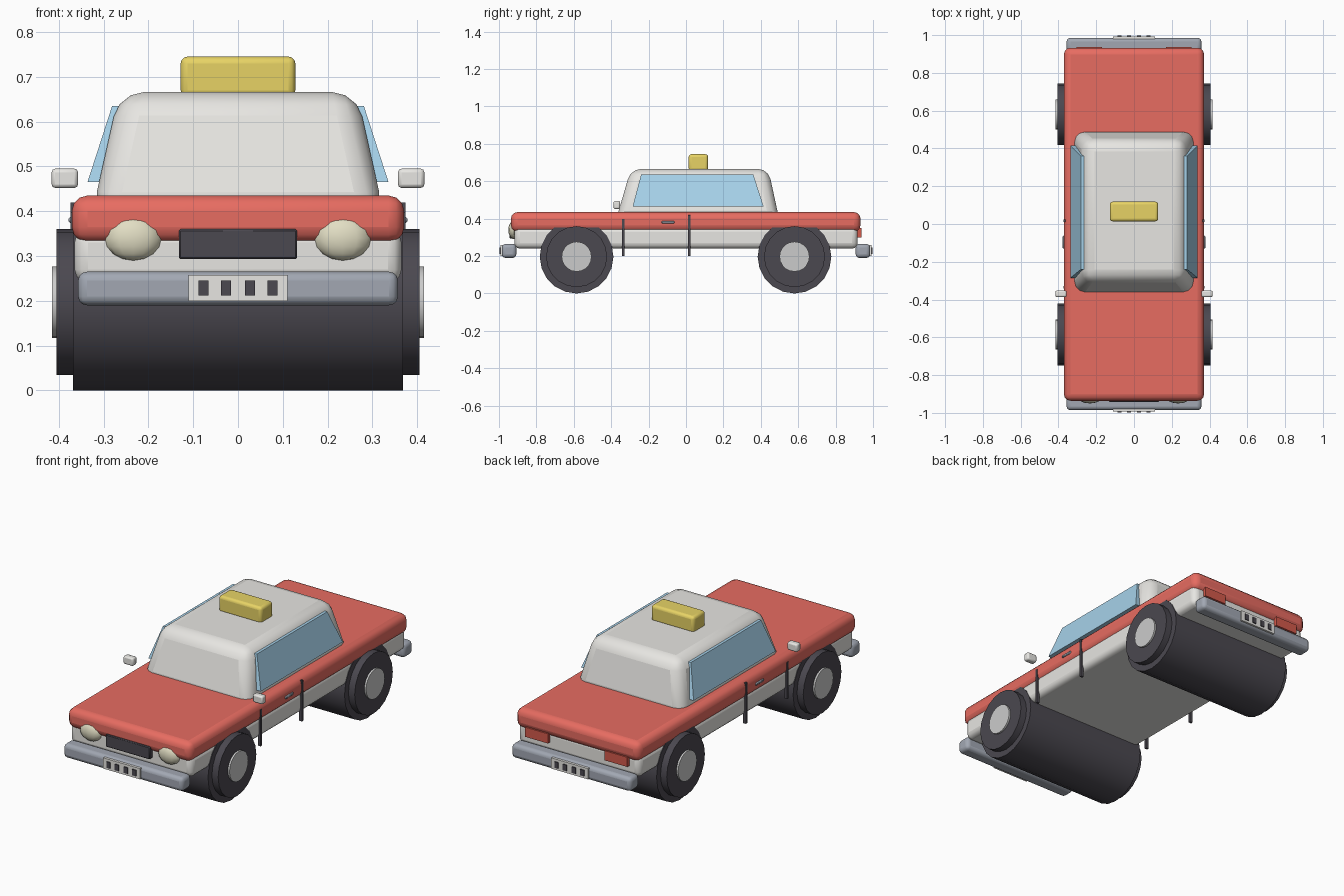
import bpy, bmesh
from math import radians
from mathutils import Matrix, Vector

if "Cube" in bpy.data.objects:
    bpy.data.objects.remove(bpy.data.objects["Cube"])


def material(name, rgb):
    m = bpy.data.materials.new(name)
    m.diffuse_color = (*rgb, 1)
    m.use_nodes = True
    m.node_tree.nodes["Principled BSDF"].inputs["Base Color"].default_value = m.diffuse_color
    return m


RED = material("red_paint", (0.80, 0.15, 0.12))
WHITE = material("white_paint", (0.80, 0.79, 0.76))
DARK = material("dark_rubber", (0.07, 0.065, 0.08))
CHROME = material("bumper_grey", (0.36, 0.39, 0.45))
GLASS = material("window_blue", (0.38, 0.64, 0.82))
YELLOW = material("sign_yellow", (0.80, 0.65, 0.13))
CREAM = material("lamp_cream", (0.76, 0.73, 0.55))
HUB = material("hub_grey", (0.55, 0.55, 0.56))
TAIL = material("tail_red", (0.65, 0.10, 0.07))


def finish(name, bm, mat, bevel=0, segments=3, mirror=False):
    bmesh.ops.recalc_face_normals(bm, faces=bm.faces)
    me = bpy.data.meshes.new(name)
    bm.to_mesh(me)
    bm.free()
    ob = bpy.data.objects.new(name, me)
    bpy.context.collection.objects.link(ob)
    me.materials.append(mat)
    if bevel:
        mod = ob.modifiers.new("rounding", 'BEVEL')
        mod.width, mod.segments = bevel, segments
    if mirror:
        m = ob.modifiers.new("both_sides", 'MIRROR')
        m.use_mirror_merge = False
    bpy.ops.object.select_all(action='DESELECT')
    ob.select_set(True)
    bpy.context.view_layer.objects.active = ob
    bpy.ops.object.shade_smooth_by_angle(angle=radians(35))
    return ob


def loft(name, low, high, mat, **kw):
    """Solid between two four-point rings."""
    bm = bmesh.new()
    a = [bm.verts.new(p) for p in low]
    b = [bm.verts.new(p) for p in high]
    bm.faces.new(a)
    bm.faces.new(b)
    for i in range(4):
        j = (i + 1) % 4
        bm.faces.new((a[i], a[j], b[j], b[i]))
    return finish(name, bm, mat, **kw)


def ring(x0, x1, y0, y1, z):
    return [(x0, y0, z), (x1, y0, z), (x1, y1, z), (x0, y1, z)]


def box(name, x, y, z, mat, **kw):
    return loft(name, ring(*x, *y, z[0]), ring(*x, *y, z[1]), mat, **kw)


def cylinder_x(name, x0, x1, y, z, r, mat, **kw):
    bm = bmesh.new()
    mtx = Matrix.Translation(((x0 + x1) / 2, y, z)) @ Matrix.Rotation(radians(90), 4, 'Y')
    bmesh.ops.create_cone(bm, cap_ends=True, segments=20, radius1=r, radius2=r,
                          depth=x1 - x0, matrix=mtx)
    return finish(name, bm, mat, **kw)


# Two-tone body
box("upper_body", (-0.371, 0.371), (-0.936, 0.933), (0.33, 0.435), RED, bevel=0.035)
box("lower_body", (-0.365, 0.365), (-0.918, 0.918), (0.24, 0.36), WHITE, bevel=0.03)

# Rounded, tapered cabin with roof sign
loft("cabin", ring(-0.327, 0.327, -0.375, 0.50, 0.39),
     ring(-0.265, 0.265, -0.295, 0.44, 0.666), WHITE, bevel=0.055)
box("roof_sign", (-0.128, 0.128), (0.014, 0.118), (0.655, 0.745), YELLOW, bevel=0.015)

# Side windows
loft("side_window",
     [(0.336, -0.285, 0.465), (0.336, 0.415, 0.465), (0.281, 0.36, 0.635), (0.281, -0.24, 0.635)],
     [(0.290, -0.285, 0.465), (0.290, 0.415, 0.465), (0.255, 0.36, 0.635), (0.255, -0.24, 0.635)],
     GLASS, mirror=True)

# Wheels: wide drum, outer tyre wall and hubcap on each axle
for label, y in (("front", -0.585), ("rear", 0.58)):
    cylinder_x(label + "_wheel_drum", -0.368, 0.368, y, 0.197, 0.197, DARK)
    cylinder_x(label + "_tyre_wall", 0.36, 0.405, y, 0.197, 0.163, DARK, mirror=True)
    cylinder_x(label + "_hubcap", 0.39, 0.415, y, 0.197, 0.08, HUB, mirror=True)

# Bumpers and blank-marked plates at both ends
for label, s in (("front", -1), ("rear", 1)):
    box(label + "_bumper", (-0.357, 0.357), sorted((s * 0.907, s * 0.985)),
        (0.19, 0.265), CHROME, bevel=0.02)
    box(label + "_plate", (-0.11, 0.11), sorted((s * 0.97, s * 0.993)), (0.2, 0.258), WHITE)
    for x in (0.027, 0.077):
        box(label + "_plate_mark", (x - 0.011, x + 0.011), sorted((s * 0.985, s * 0.998)),
            (0.212, 0.245), DARK, mirror=True)

# Headlights, grille and tail lights
bm = bmesh.new()
bmesh.ops.create_uvsphere(bm, u_segments=12, v_segments=8, radius=1)
bmesh.ops.scale(bm, vec=Vector((0.063, 0.03, 0.05)), verts=bm.verts)
bmesh.ops.translate(bm, vec=Vector((0.234, -0.92, 0.34)), verts=bm.verts)
finish("headlight", bm, CREAM, mirror=True)
box("grille", (-0.132, 0.132), (-0.943, -0.88), (0.293, 0.36), DARK, bevel=0.004, segments=1)
box("tail_light", (0.17, 0.305), (0.88, 0.937), (0.298, 0.35), TAIL, mirror=True)

# Door seams, handles and wing mirrors
for label, y, top in (("front", -0.335, 0.397), ("rear", 0.017, 0.42)):
    box(label + "_door_seam", (0.358, 0.374), (y - 0.006, y + 0.006), (0.2, top), DARK, mirror=True)
box("door_handle", (0.36, 0.378), (-0.13, -0.062), (0.373, 0.388), CHROME, bevel=0.004,
    segments=1, mirror=True)
box("wing_mirror", (0.357, 0.416), (-0.387, -0.352), (0.452, 0.495), WHITE, bevel=0.008,
    segments=2, mirror=True)
